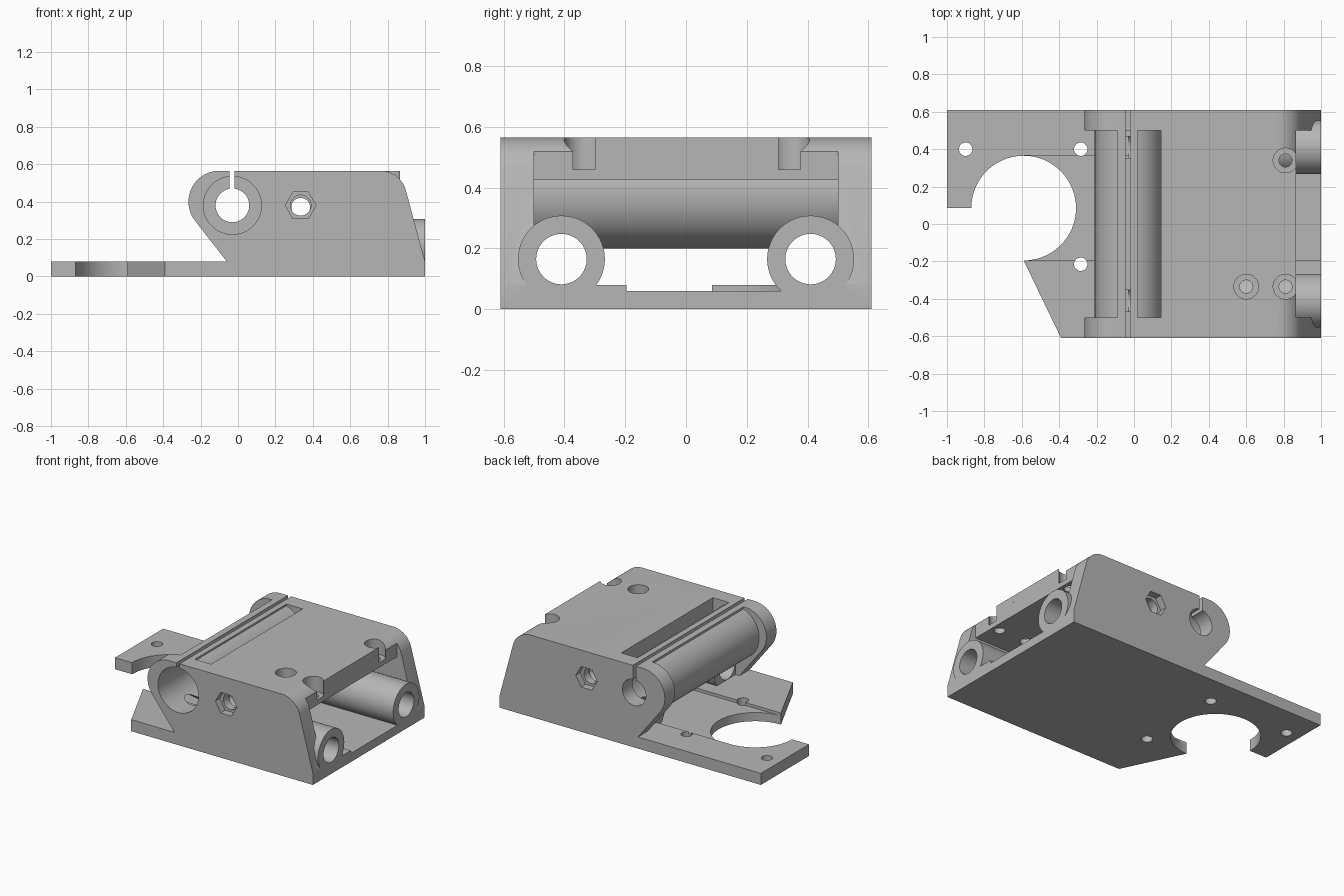
import bpy, bmesh
from math import radians, cos, sin

if "Cube" in bpy.data.objects:
    bpy.data.objects.remove(bpy.data.objects["Cube"], do_unlink=True)

grey = bpy.data.materials.new("plain grey")
grey.use_nodes = True
colour = (0.47, 0.47, 0.47, 1)
grey.diffuse_color = colour
grey.node_tree.nodes["Principled BSDF"].inputs["Base Color"].default_value = colour


def arc(cx, cy, r, start, end, n=24):
    angles = [radians(start + (end - start) * i / n) for i in range(n + 1)]
    return [(cx + r * cos(a), cy + r * sin(a)) for a in angles]


def circle(cx, cy, r, n=64):
    return arc(cx, cy, r, 0, 360, n)[:-1]


def rect(x0, y0, x1, y1):
    return [(x0, y0), (x1, y0), (x1, y1), (x0, y1)]


def prism(name, points, axis, lo, hi):
    """Extrude a flat outline along one axis."""
    place = {"x": lambda p, d: (d, p[0], p[1]),
             "y": lambda p, d: (p[0], d, p[1]),
             "z": lambda p, d: (p[0], p[1], d)}[axis]
    bm = bmesh.new()
    ends = [[bm.verts.new(place(p, d)) for p in points] for d in (lo, hi)]
    bm.faces.new(ends[0])
    bm.faces.new(ends[1])
    for i in range(len(points)):
        j = (i + 1) % len(points)
        bm.faces.new((ends[0][i], ends[0][j], ends[1][j], ends[1][i]))
    bmesh.ops.recalc_face_normals(bm, faces=bm.faces)
    mesh = bpy.data.meshes.new(name)
    bm.to_mesh(mesh)
    bm.free()
    mesh.materials.append(grey)
    ob = bpy.data.objects.new(name, mesh)
    bpy.context.scene.collection.objects.link(ob)
    return ob


helpers = []


def combine(operation, name, points, axis, lo, hi):
    part = prism(name, points, axis, lo, hi)
    part.hide_render = True
    helpers.append(part)
    mod = body.modifiers.new(name, "BOOLEAN")
    mod.operation = operation
    mod.solver = "EXACT"
    mod.object = part


def add(*args):
    combine("UNION", *args)


def cut(*args):
    combine("DIFFERENCE", *args)


# Base plate with a round bite and a shallow channel
outline = ([(-1, 0.61), (1, 0.61), (1, -0.61), (-0.39, -0.61)]
           + arc(-0.59, 0.085, 0.28, -90, 180, 60) + [(-1, 0.085)])
body = prism("clamp_bracket", outline, "z", 0, 0.08)
cut("channel", rect(-0.59, -0.195, 1.1, 0.365), "z", 0.06, 0.2)
for x, y in ((-0.9, 0.4), (-0.285, 0.4), (-0.285, -0.215)):
    cut("plate_hole", circle(x, y, 0.036, 32), "z", -0.1, 0.2)

# Side walls
wall = ([(-0.06, 0), (1, 0), (1, 0.08)] + arc(0.762, 0.425, 0.14, 14.6, 90)
        + arc(-0.1, 0.4, 0.165, 90, 218) + [(-0.06, 0.08)])
add("front_wall", wall, "y", -0.61, -0.5)
add("back_wall", wall, "y", 0.5, 0.61)

# Top slab, rounded at its corners and square in the middle
slab = ([(0.145, 0.565), (0.145, 0.425), (0.865, 0.425)]
        + arc(0.762, 0.425, 0.14, 42.6, 90))
add("top_slab", slab, "y", -0.52, 0.52)
add("slab_lip", rect(0.7, 0.43, 0.865, 0.565), "y", -0.34, 0.34)

# Long clamp tube across the body
add("clamp_tube", circle(-0.03, 0.38, 0.18, 96), "y", -0.52, 0.52)
add("clamp_top", rect(-0.09, 0.52, 0.02, 0.565), "y", -0.52, 0.52)

# Pair of rod tubes lying on the plate
for y in (-0.41, 0.41):
    add("rod_tube", circle(y, 0.165, 0.143), "x", -0.03, 1)

# Bores and clamp slit
cut("wide_bore", circle(-0.03, 0.38, 0.155, 96), "y", -0.7, 0.5)
cut("narrow_bore", circle(-0.03, 0.38, 0.09), "y", 0.4, 0.7)
cut("clamp_slit", rect(-0.045, 0.4, -0.02, 0.7), "y", -0.7, 0.7)
for y in (-0.41, 0.41):
    cut("rod_bore", circle(y, 0.165, 0.083), "x", -0.4, 1.1)

# Counterbored screw holes in the slab
for x, y in ((0.81, 0.34), (0.81, -0.335), (0.6, -0.335)):
    cut("counterbore", circle(x, y, 0.066, 48), "z", 0.46, 0.7)
    cut("screw_hole", circle(x, y, 0.035, 32), "z", 0.4, 0.7)

# Hexagonal nut pockets and cross holes in the walls
for side in (-1, 1):
    cut("nut_pocket", circle(0.335, 0.38, 0.082, 6), "y", side * 0.56, side * 0.7)
    cut("cross_hole", circle(0.335, 0.38, 0.055, 40), "y", side * 0.503, side * 0.7)
    cut("cross_hole_end", circle(0.335, 0.37, 0.05, 40), "y", side * 0.49, side * 0.52)

# Bake the booleans and remove the helper shapes
bpy.context.view_layer.update()
graph = bpy.context.evaluated_depsgraph_get()
mesh = bpy.data.meshes.new_from_object(body.evaluated_get(graph))
body.modifiers.clear()
body.data = mesh
for part in helpers:
    bpy.data.objects.remove(part, do_unlink=True)

bpy.ops.object.select_all(action="DESELECT")
body.select_set(True)
bpy.context.view_layer.objects.active = body
bpy.ops.object.shade_smooth_by_angle(angle=radians(25))
